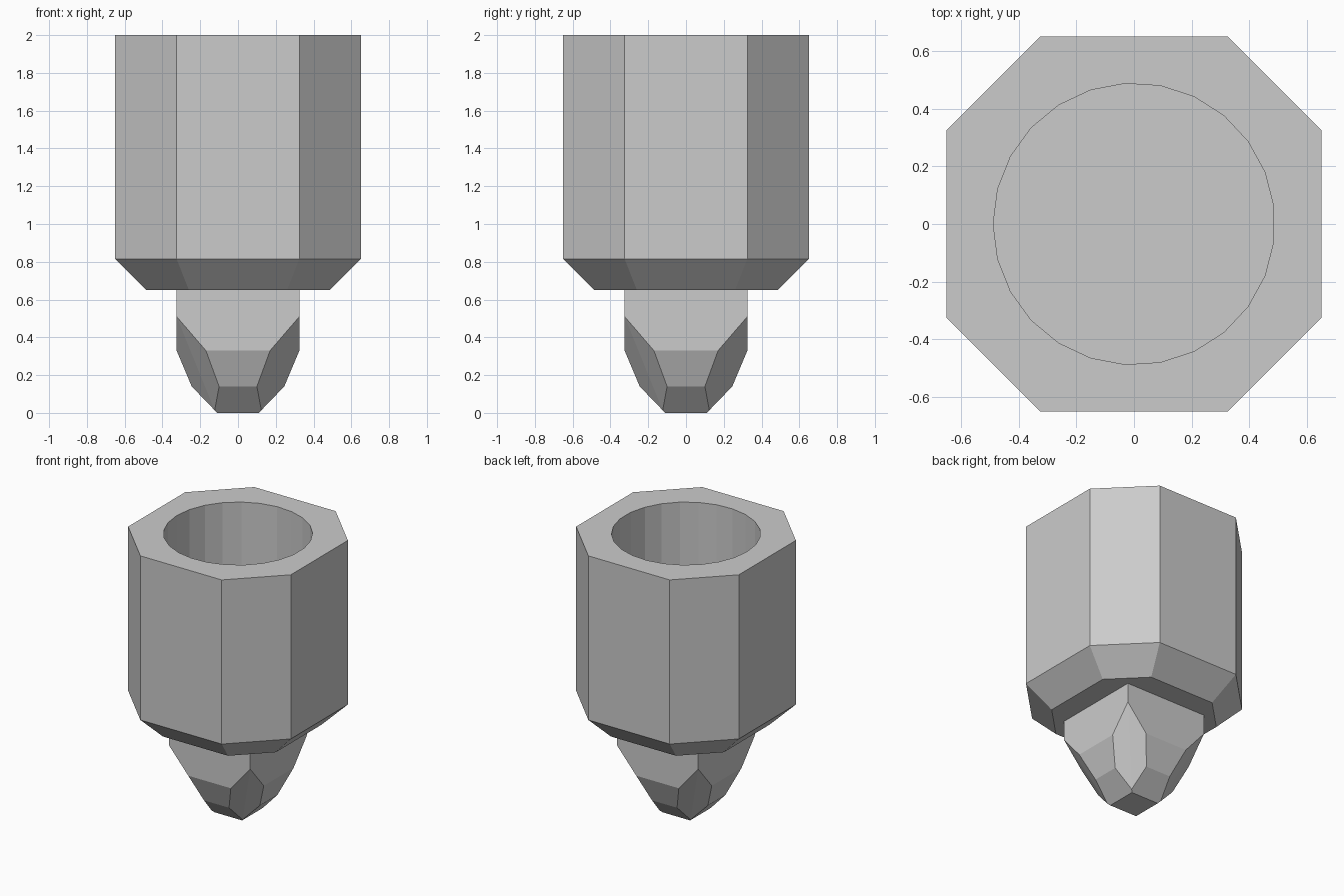
import bpy, bmesh, math

if "Cube" in bpy.data.objects:
    bpy.data.objects.remove(bpy.data.objects["Cube"])


def hull_object(name, quarter):
    """Faceted solid: mirror points of one quarter in x, y and across the diagonal."""
    pts = set()
    for x, y, z in quarter:
        for a, b in ((x, y), (y, x)):
            for sx in (-1, 1):
                for sy in (-1, 1):
                    pts.add((a * sx, b * sy, z))
    bm = bmesh.new()
    for p in sorted(pts):
        bm.verts.new(p)
    bmesh.ops.convex_hull(bm, input=bm.verts[:])
    bmesh.ops.dissolve_limit(bm, angle_limit=math.radians(3),
                             verts=bm.verts[:], edges=bm.edges[:])
    bmesh.ops.recalc_face_normals(bm, faces=bm.faces[:])
    mesh = bpy.data.meshes.new(name)
    bm.to_mesh(mesh)
    bm.free()
    obj = bpy.data.objects.new(name, mesh)
    bpy.context.collection.objects.link(obj)
    return obj


# Eight-sided barrel with a bevelled underside
barrel = hull_object("barrel", [(0.325, 0.65, 2.0),
                                (0.325, 0.65, 0.815),
                                (0.26, 0.485, 0.65)])

# Round bore cut into the top
FLOOR = 0.815
TOP = 2.2
bpy.ops.mesh.primitive_cylinder_add(vertices=25, radius=0.488, depth=TOP - FLOOR,
                                    location=(0, 0, (TOP + FLOOR) / 2),
                                    rotation=(0, 0, math.radians(90)))
cutter = bpy.context.object
cutter.name = "bore_cutter"
cutter.hide_render = True
cut = barrel.modifiers.new("bore", 'BOOLEAN')
cut.operation = 'DIFFERENCE'
cut.solver = 'EXACT'
cut.object = cutter
bpy.ops.object.select_all(action='DESELECT')
bpy.context.view_layer.objects.active = barrel
barrel.select_set(True)
bpy.ops.object.modifier_apply(modifier="bore")
bpy.data.objects.remove(cutter, do_unlink=True)

# Square tip, tapering in two steps, with its corners cut away
hull_object("tip", [(0.325, 0.325, 0.66),
                    (0.325, 0.325, 0.51),
                    (0.17, 0.325, 0.33),
                    (0.10, 0.245, 0.14),
                    (0.1235, 0.1235, 0.014),
                    (0.11, 0.11, 0.0)])
